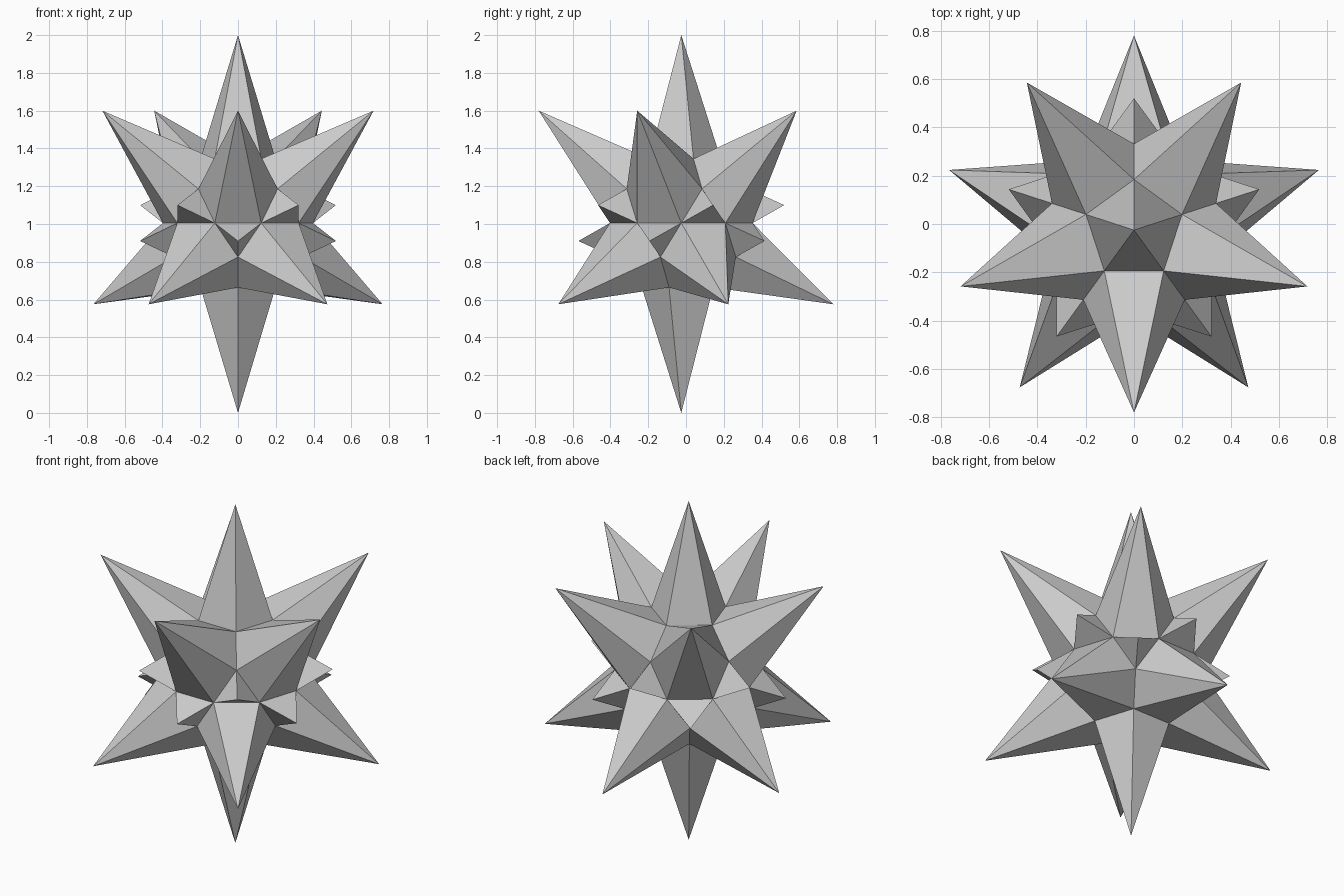
import bpy, bmesh
from math import sin, cos, radians

if "Cube" in bpy.data.objects:
    bpy.data.objects.remove(bpy.data.objects["Cube"])

CY = -0.025  # y of the vertical axis
bm = bmesh.new()


def vert(angle, r, z):
    """Vertex at an angle (degrees) measured around the axis from the front."""
    a = radians(angle)
    return bm.verts.new((r * sin(a), CY - r * cos(a), z))


def ring(start, count, r, z):
    return [vert(start + i * 360 / count, r, z) for i in range(count)]


def spike(base, tip):
    """Fan of flat triangles from a base loop to a tip."""
    for i, v in enumerate(base):
        bm.faces.new((v, base[(i + 1) % len(base)], tip))


# Core rings: equator decagon, plus inner and outer pentagons on each half
equator = ring(-18, 10, 0.397, 1.005)

# Per half: start angle, inner ring z, outer ring z, pole z, big tip (r, z), small tip (r, z)
halves = [
    (0, 1.345, 1.186, 2.0, (0.755, 1.60), (0.545, 1.10)),
    (36, 0.664, 0.825, 0.0, (0.805, 0.575), (0.545, 0.91)),
]
for start, z_in, z_out, z_pole, big, small in halves:
    inner = ring(start - 36, 5, 0.209, z_in)
    outer = ring(start - 36, 5, 0.357, z_out)
    # Pole spike
    spike(inner, vert(0, 0, z_pole))
    for i in range(5):
        j = (i + 1) % 5
        e = 2 * i + start // 36
        a, b, c = (equator[(e + k) % 10] for k in range(3))
        # Large spike on a hexagon
        spike([inner[i], outer[i], a, b, outer[j], inner[j]],
              vert(start + 72 * i, *big))
        # Small spike on the triangle beside it
        spike([outer[j], b, c], vert(start + 36 + 72 * i, *small))

bmesh.ops.recalc_face_normals(bm, faces=bm.faces)
mesh = bpy.data.meshes.new("spiked_star")
bm.to_mesh(mesh)
bm.free()
star = bpy.data.objects.new("spiked_star", mesh)
bpy.context.collection.objects.link(star)
